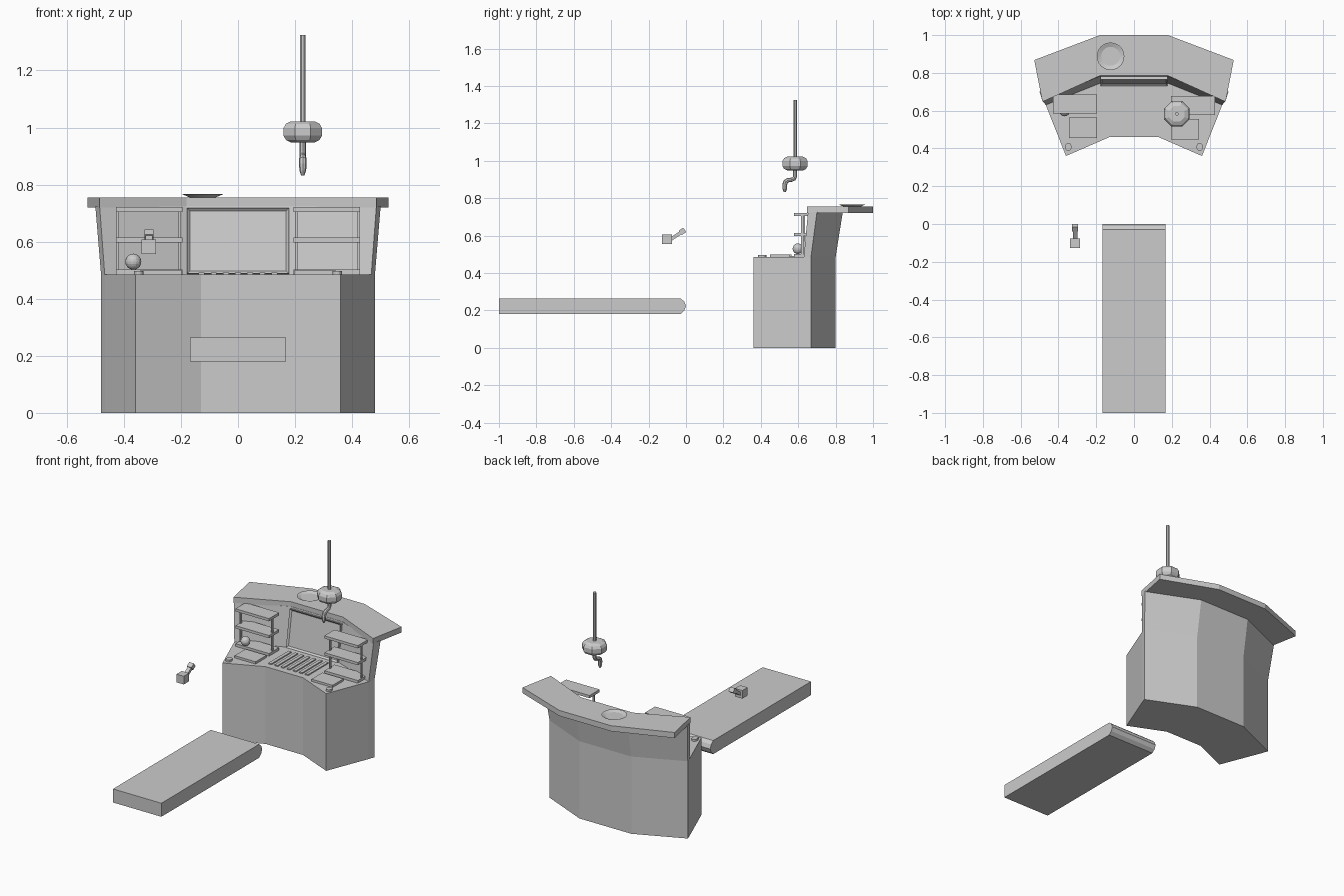
import bpy, bmesh, math
from mathutils import Vector

if "Cube" in bpy.data.objects:
    bpy.data.objects.remove(bpy.data.objects["Cube"])


def finish(name, bm):
    bmesh.ops.recalc_face_normals(bm, faces=bm.faces)
    me = bpy.data.meshes.new(name)
    bm.to_mesh(me)
    bm.free()
    ob = bpy.data.objects.new(name, me)
    bpy.context.collection.objects.link(ob)
    return ob


def loft(name, rings):
    """Skin a list of equal-length point rings and cap both ends."""
    bm = bmesh.new()
    vs = [[bm.verts.new(p) for p in r] for r in rings]
    n = len(vs[0])
    for a, b in zip(vs, vs[1:]):
        for i in range(n):
            j = (i + 1) % n
            bm.faces.new((a[i], a[j], b[j], b[i]))
    bm.faces.new(vs[0])
    bm.faces.new(vs[-1])
    return finish(name, bm)


def mirror(half, z):
    """Full outline at height z from its right half (front centre to back centre)."""
    return [(x, y, z) for x, y in half] + [(-x, y, z) for x, y in reversed(half)]


def box(name, x0, x1, y0, y1, z0, z1):
    ring = [(x0, y0), (x1, y0), (x1, y1), (x0, y1)]
    return loft(name, [[(x, y, z) for x, y in ring] for z in (z0, z1)])


def lathe(name, cx, cy, profile, n, phase=0.0, sy=1.0):
    rings = []
    for r, z in profile:
        angles = [phase + 2 * math.pi * i / n for i in range(n)]
        rings.append([(cx + r * math.cos(a), cy + r * sy * math.sin(a), z) for a in angles])
    return loft(name, rings)


def tilted_bar(name, x, a, b, w, h):
    """Rectangular bar in the yz plane from a to b."""
    a, b = Vector(a), Vector(b)
    d = (b - a).normalized()
    s = Vector((-d.y, d.x)) * h / 2
    rings = []
    for p in (a, b):
        q, r = p + s, p - s
        rings.append([(x - w / 2, *q), (x + w / 2, *q), (x + w / 2, *r), (x - w / 2, *r)])
    return loft(name, rings)


# Console base with faceted front and back
DESK = 0.485
base = [(0.13, 0.46), (0.36, 0.36), (0.467, 0.63), (0.48, 0.668), (0.18, 0.80)]
loft("console_base", [mirror(base, 0), mirror(base, DESK)])

# Leaning back wall above the desk
wall_low = [(0.18, 0.745), (0.467, 0.63), (0.48, 0.668), (0.18, 0.80)]
wall_top = [(0.18, 0.783), (0.485, 0.652), (0.50, 0.70), (0.18, 0.838)]
loft("back_wall", [mirror(wall_low, DESK), mirror(wall_top, 0.725)])

# Counter overhanging to the rear
counter = [(0.18, 0.785), (0.485, 0.647), (0.528, 0.868), (0.18, 1.0)]
loft("counter", [mirror(counter, 0.72), mirror(counter, 0.755)])

# Shallow dish on the counter
lathe("dish", -0.124, 0.888,
      [(0.045, 0.755), (0.073, 0.767), (0.07, 0.767), (0.05, 0.759)], 24)

# Screen with recessed panel, tilted with the wall
bm = bmesh.new()
bmesh.ops.create_cube(bm, size=1)
bmesh.ops.scale(bm, vec=(0.356, 0.022, 0.232), verts=bm.verts)
front = [f for f in bm.faces if f.calc_center_median().y < -0.005]
bmesh.ops.inset_region(bm, faces=front, thickness=0.014, depth=0)
bmesh.ops.translate(bm, vec=(0, 0.01, 0), verts=front[0].verts)
screen = finish("screen", bm)
screen.location = (0, 0.759, 0.602)
screen.rotation_euler.x = -math.atan2(0.038, 0.24)

# Desk ribs
for i in range(-3, 4):
    x = i * 0.0425
    box("desk_rib", x - 0.0105, x + 0.0105, 0.50, 0.70, DESK - 0.005, 0.492)

# Shelves, posts, pads and buttons on both sides
for side, dy in ((-1, 0.004), (1, -0.004)):
    def sbox(name, xa, xb, y0, y1, z0, z1):
        xs = sorted((side * xa, side * xb))
        box(name, *xs, y0 + dy, y1 + dy, z0, z1)
    for z in (0.485, 0.598, 0.704):
        sbox("shelf", 0.195, 0.428, 0.582, 0.682, z, z + 0.017)
    for x in (0.20, 0.418):
        sbox("shelf_post", x, x + 0.008, 0.62, 0.632, DESK, 0.71)
    sbox("desk_pad", 0.197, 0.343, 0.452, 0.560, DESK - 0.005, 0.499)
    lathe("button", side * 0.348, 0.408, [(0.017, DESK - 0.005), (0.017, 0.497)], 16, 0, 1.3)

# Ball on the lower left shelf
bm = bmesh.new()
bmesh.ops.create_uvsphere(bm, u_segments=16, v_segments=10, radius=0.028)
finish("ball", bm).location = (-0.367, 0.598, 0.53)

# Hanging pole with octagonal head
PX, PY = 0.227, 0.583
lathe("pole", PX, PY, [(0.01, 1.01), (0.01, 1.325)], 8, math.pi / 8)
lathe("pole_head", PX, PY, [(0.045, 0.948), (0.064, 0.957), (0.073, 0.972), (0.073, 0.998),
                            (0.064, 1.013), (0.045, 1.022)], 8, math.pi / 8)

# Bent nozzle below the head
path = [(0.583, 0.955, 0.011), (0.583, 0.915, 0.011), (0.577, 0.904, 0.011), (0.565, 0.899, 0.011),
        (0.545, 0.896, 0.012), (0.533, 0.888, 0.013), (0.528, 0.872, 0.013), (0.528, 0.85, 0.012),
        (0.528, 0.832, 0.006)]
rings = []
for i, (y, z, r) in enumerate(path):
    p, q = path[max(i - 1, 0)], path[min(i + 1, len(path) - 1)]
    t = Vector((q[0] - p[0], q[1] - p[1])).normalized()
    ring = []
    for k in range(8):
        a = 2 * math.pi * k / 8
        s = r * math.sin(a)
        ring.append((PX + r * math.cos(a), y - t.y * s, z + t.x * s))
    rings.append(ring)
loft("nozzle", rings)

# Bed slab with rounded end
side = [(-1, 0.18), (-0.03, 0.18), (-0.01, 0.198), (0, 0.223), (-0.01, 0.248), (-0.03, 0.265), (-1, 0.265)]
loft("bed", [[(x, y, z) for y, z in side] for x in (-0.168, 0.168)])

# Small floating device: block, arm and tip
box("device_block", -0.338, -0.287, -0.128, -0.076, 0.556, 0.607)
tilted_bar("device_arm", -0.312, (-0.085, 0.578), (-0.025, 0.618), 0.024, 0.018)
tilted_bar("device_tip", -0.312, (-0.031, 0.614), (-0.007, 0.631), 0.032, 0.028)
